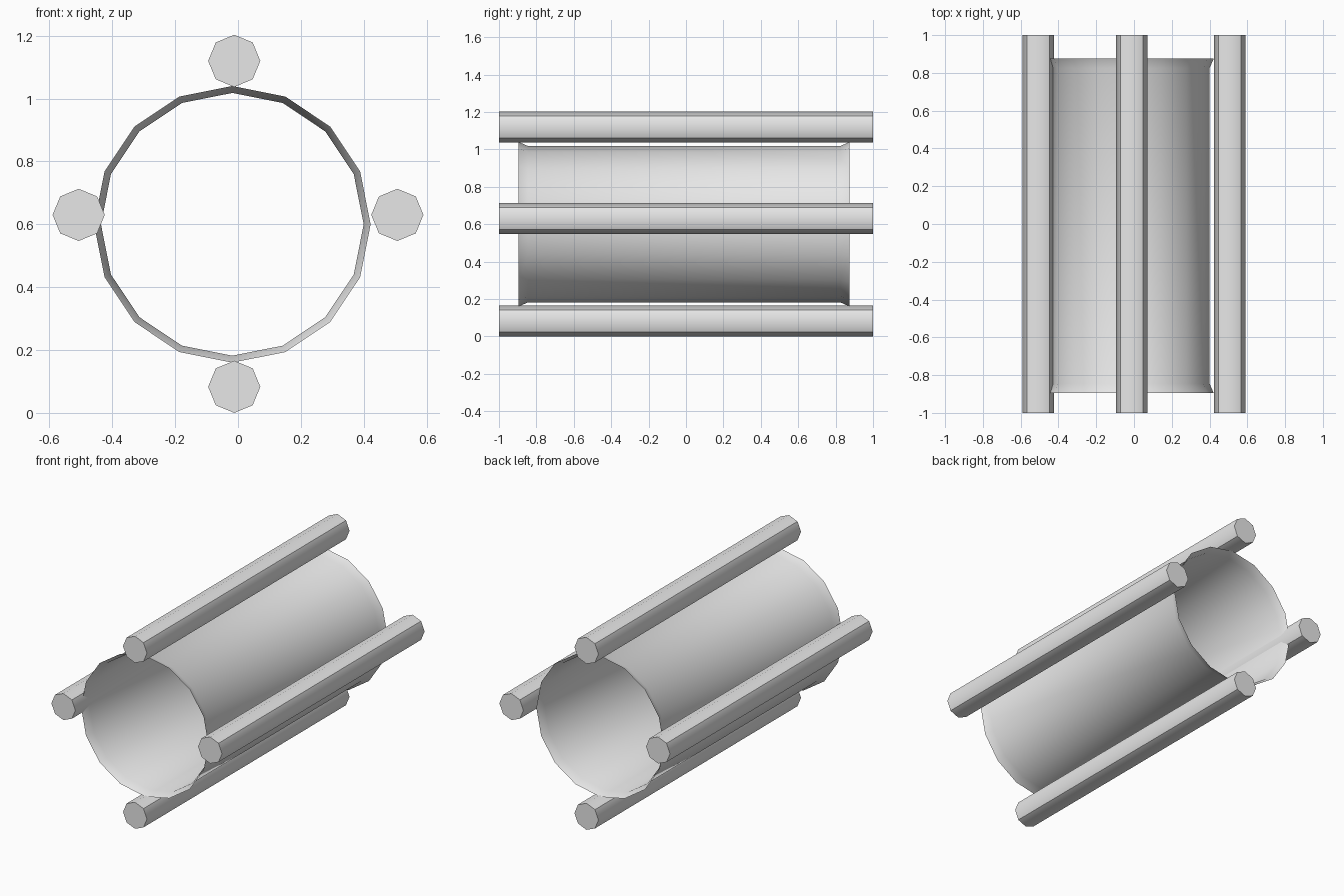
import bpy
import bmesh
from math import cos, sin, tau

cube = bpy.data.objects.get("Cube")
if cube:
    bpy.data.objects.remove(cube, do_unlink=True)

# Single grey finish
grey = bpy.data.materials.new("light grey")
grey.use_nodes = True
grey.diffuse_color = (0.8, 0.8, 0.8, 1)
grey.node_tree.nodes["Principled BSDF"].inputs["Base Color"].default_value = (0.8, 0.8, 0.8, 1)


def lathe_y(name, centre, profile, sides, caps=False, crease_odd=False):
    """Sweep (y, radius) rings around an axis parallel to y."""
    cx, cz = centre
    bm = bmesh.new()
    rings = [[bm.verts.new((cx + r * cos(tau * i / sides), y, cz + r * sin(tau * i / sides)))
              for i in range(sides)] for y, r in profile]
    for a, b in zip(rings, rings[1:]):
        for i in range(sides):
            j = (i + 1) % sides
            face = bm.faces.new((a[i], b[i], b[j], a[j]))
            face.smooth = True
            if crease_odd and i % 2:
                bm.edges.get((a[i], b[i])).smooth = False
    if caps:
        for ring in (rings[0], rings[-1][::-1]):
            face = bm.faces.new(ring)
            for edge in face.edges:
                edge.smooth = False
    mesh = bpy.data.meshes.new(name)
    bm.to_mesh(mesh)
    bm.free()
    mesh.materials.append(grey)
    obj = bpy.data.objects.new(name, mesh)
    bpy.context.collection.objects.link(obj)
    return obj


# Open thin tube with flared lips
lathe_y("flared_tube", (-0.018, 0.6),
        [(-0.895, 0.44), (-0.845, 0.418), (0.825, 0.418), (0.875, 0.44)], 16)

# Four octagonal rods around the tube
rods = {"top_rod": (-0.012, 1.12), "bottom_rod": (-0.012, 0.083),
        "left_rod": (0.507, 0.63), "right_rod": (-0.507, 0.63)}
for name, centre in rods.items():
    lathe_y(name, centre, [(-1, 0.083), (1, 0.083)], 8, caps=True, crease_odd=True)
